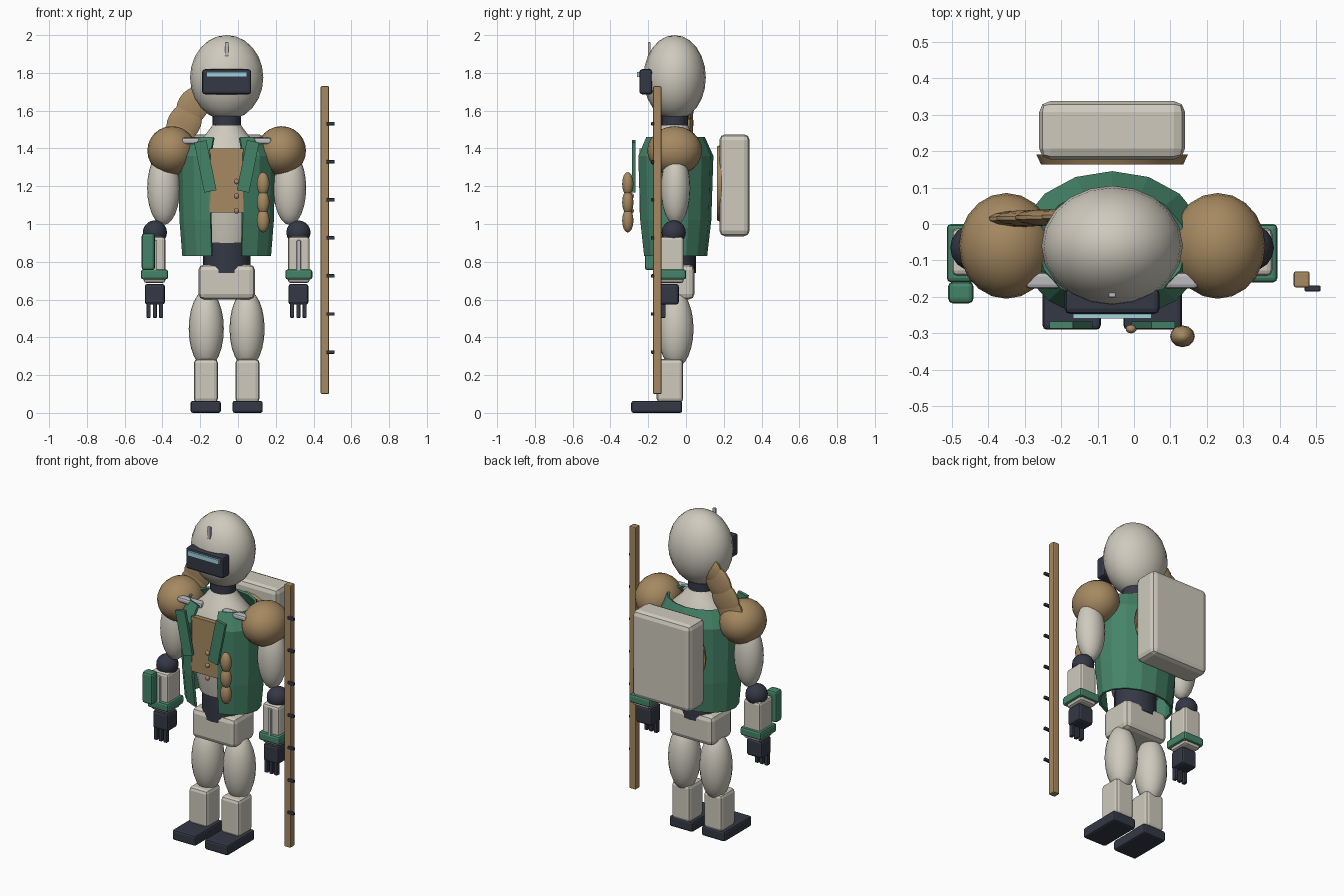
import bpy, bmesh, math
from mathutils import Vector

if "Cube" in bpy.data.objects:
    bpy.data.objects.remove(bpy.data.objects["Cube"])

CX, CY = -0.06, -0.06        # body centre line


def mat(name, rgb):
    m = bpy.data.materials.new(name)
    m.diffuse_color = (*rgb, 1)
    m.use_nodes = True
    m.node_tree.nodes["Principled BSDF"].inputs["Base Color"].default_value = m.diffuse_color
    return m


CREAM = mat("cream", (0.62, 0.59, 0.51))
GREEN = mat("green", (0.06, 0.23, 0.14))
BROWN = mat("brown", (0.38, 0.25, 0.12))
DARK = mat("dark", (0.035, 0.04, 0.06))
METAL = mat("metal", (0.5, 0.5, 0.52))
GLASS = mat("glass", (0.35, 0.65, 0.72))


def finish(name, bm, m, loc=(0, 0, 0), rot=(0, 0, 0), smooth=False):
    bmesh.ops.recalc_face_normals(bm, faces=bm.faces)
    me = bpy.data.meshes.new(name)
    bm.to_mesh(me)
    bm.free()
    o = bpy.data.objects.new(name, me)
    bpy.context.collection.objects.link(o)
    o.location, o.rotation_euler = loc, rot
    me.materials.append(m)
    if smooth:
        bpy.ops.object.select_all(action='DESELECT')
        o.select_set(True)
        bpy.context.view_layer.objects.active = o
        bpy.ops.object.shade_smooth_by_angle(angle=math.radians(35))
    return o


def box(name, loc, size, m, bevel=0.0, rot=(0, 0, 0)):
    bm = bmesh.new()
    bmesh.ops.create_cube(bm, size=1)
    bmesh.ops.scale(bm, vec=size, verts=bm.verts)
    if bevel:
        bmesh.ops.bevel(bm, geom=bm.edges[:], offset=bevel, segments=2,
                        profile=0.5, affect='EDGES')
    return finish(name, bm, m, loc, rot)


def ball(name, loc, radii, m, rot=(0, 0, 0), u=20, v=12):
    bm = bmesh.new()
    bmesh.ops.create_uvsphere(bm, u_segments=u, v_segments=v, radius=1)
    bmesh.ops.scale(bm, vec=radii, verts=bm.verts)
    return finish(name, bm, m, loc, rot, True)


def lathe(name, profile, m, n=20, start=0.0, sweep=360.0, loc=(CX, CY, 0),
          rot=(0, 0, 0), smooth=True):
    """Elliptical rings from (rx, ry, z); angles run from the front (-y)."""
    bm = bmesh.new()
    closed = sweep == 360
    rings = []
    for rx, ry, z in profile:
        ring = []
        for i in range(n if closed else n + 1):
            a = math.radians(start + sweep * i / n)
            ring.append(bm.verts.new((rx * math.sin(a), -ry * math.cos(a), z)))
        rings.append(ring)
    for a, b in zip(rings, rings[1:]):
        for i in range(n):
            j = (i + 1) % len(a)
            bm.faces.new((a[i], a[j], b[j], b[i]))
    if closed:
        bm.faces.new(rings[0])
        bm.faces.new(rings[-1])
    return finish(name, bm, m, loc, rot, smooth)


# head, visor and crest
ball("head", (CX, CY, 1.775), (0.194, 0.165, 0.225), CREAM)
box("visor", (CX, -0.212, 1.753), (0.26, 0.07, 0.133), DARK, 0.015)
box("visor_light", (CX, -0.25, 1.791), (0.215, 0.018, 0.028), GLASS)
box("head_crest", (CX, -0.195, 1.925), (0.02, 0.014, 0.075), METAL, 0.004)
lathe("neck", [(0.075, 0.07, 1.48), (0.075, 0.07, 1.6)], DARK)

# trunk
lathe("chest", [(0.14, 0.12, 0.9), (0.175, 0.15, 1.06), (0.21, 0.165, 1.32),
                (0.19, 0.145, 1.4), (0.115, 0.1, 1.47), (0.07, 0.065, 1.53)], CREAM)
lathe("abdomen", [(0.125, 0.112, 0.74), (0.125, 0.112, 0.92)], DARK)
box("pelvis", (CX, CY, 0.693), (0.3, 0.21, 0.185), CREAM, 0.03)

# open vest
vest = lathe("vest", [(0.235, 0.172, 0.83), (0.25, 0.194, 1.02),
                      (0.258, 0.205, 1.36), (0.205, 0.16, 1.46)],
             GREEN, n=14, start=20, sweep=320, smooth=False)
thick = vest.modifiers.new("thickness", 'SOLIDIFY')
thick.thickness = 0.014
thick.offset = -1

# shirt front, buttons and pouches
box("shirt_front", (CX, -0.23, 1.23), (0.18, 0.03, 0.34), BROWN)
for z in (1.225, 1.148, 1.07):
    ball("button", (-0.008, -0.288, z), (0.015, 0.012, 0.015), BROWN, u=10, v=6)
for z in (1.212, 1.115, 1.018):
    ball("pouch", (0.133, -0.308, z), (0.034, 0.03, 0.063), BROWN, u=12, v=8)

# paired parts
for s in (-1, 1):
    def at(off, y, z):
        return (CX + s * off, y, z)
    box("lapel", at(0.113, -0.277, 1.305), (0.066, 0.018, 0.27), GREEN, 0,
        (0, math.radians(s * 11.5), 0))
    box("collar_bar", at(0.152, -0.155, 1.44), (0.17, 0.045, 0.034), METAL, 0.012)
    ball("shoulder", at(0.29, CY, 1.388), (0.13, 0.145, 0.13), BROWN)
    ball("upper_arm", at(0.334, -0.055, 1.19), (0.087, 0.078, 0.195), CREAM)
    ball("elbow", at(0.38, -0.065, 0.955), (0.064, 0.064, 0.064), DARK, u=16, v=10)
    box("forearm", at(0.382, -0.077, 0.81), (0.115, 0.13, 0.245), CREAM, 0.015)
    box("forearm_rod", at(0.382, -0.146, 0.825), (0.022, 0.02, 0.18), METAL, 0.006)
    box("cuff", at(0.382, -0.08, 0.733), (0.143, 0.16, 0.053), GREEN, 0.012)
    box("hand", at(0.38, -0.088, 0.628), (0.106, 0.1, 0.11), DARK, 0.014)
    for k in (-1, 0, 1):
        box("finger", at(0.38 + 0.033 * k, -0.122, 0.543), (0.021, 0.028, 0.08),
            DARK, 0.004)
    ball("thigh", at(0.108, -0.055, 0.445), (0.093, 0.095, 0.205), CREAM)
    box("shin", at(0.11, -0.085, 0.17), (0.127, 0.14, 0.23), CREAM, 0.02)
    box("foot", at(0.111, -0.155, 0.032), (0.16, 0.27, 0.064), DARK, 0.012)

# device on one wrist
box("wrist_pack", (-0.475, -0.188, 0.853), (0.07, 0.06, 0.195), GREEN, 0.014)

# back pack and round plate in front of it
box("backpack", (CX, 0.257, 1.205), (0.4, 0.16, 0.54), CREAM, 0.03)
lathe("back_plate", [(0.195, 0.195, 0), (0.208, 0.208, 0.028)], BROWN, n=24,
      loc=(CX, 0.163, 1.215), rot=(-math.pi / 2, 0, 0))

# shoulder plume made of overlapping flat lobes
for x, z, r, y in ((-0.315, 1.47, 0.085, 0.014), (-0.285, 1.535, 0.09, 0.016),
                   (-0.238, 1.625, 0.085, 0.018), (-0.19, 1.69, 0.07, 0.02)):
    ball("plume_lobe", (x, y, z), (r, 0.023, r * 1.25), BROWN,
         (0, math.radians(30), 0), 14, 10)

# staff with pegs
box("staff", (0.46, -0.152, 0.915), (0.044, 0.044, 1.63), BROWN, 0.006)
for i in range(7):
    box("staff_peg", (0.49, -0.177, 0.322 + 0.2015 * i), (0.044, 0.016, 0.018),
        DARK, 0.004)
